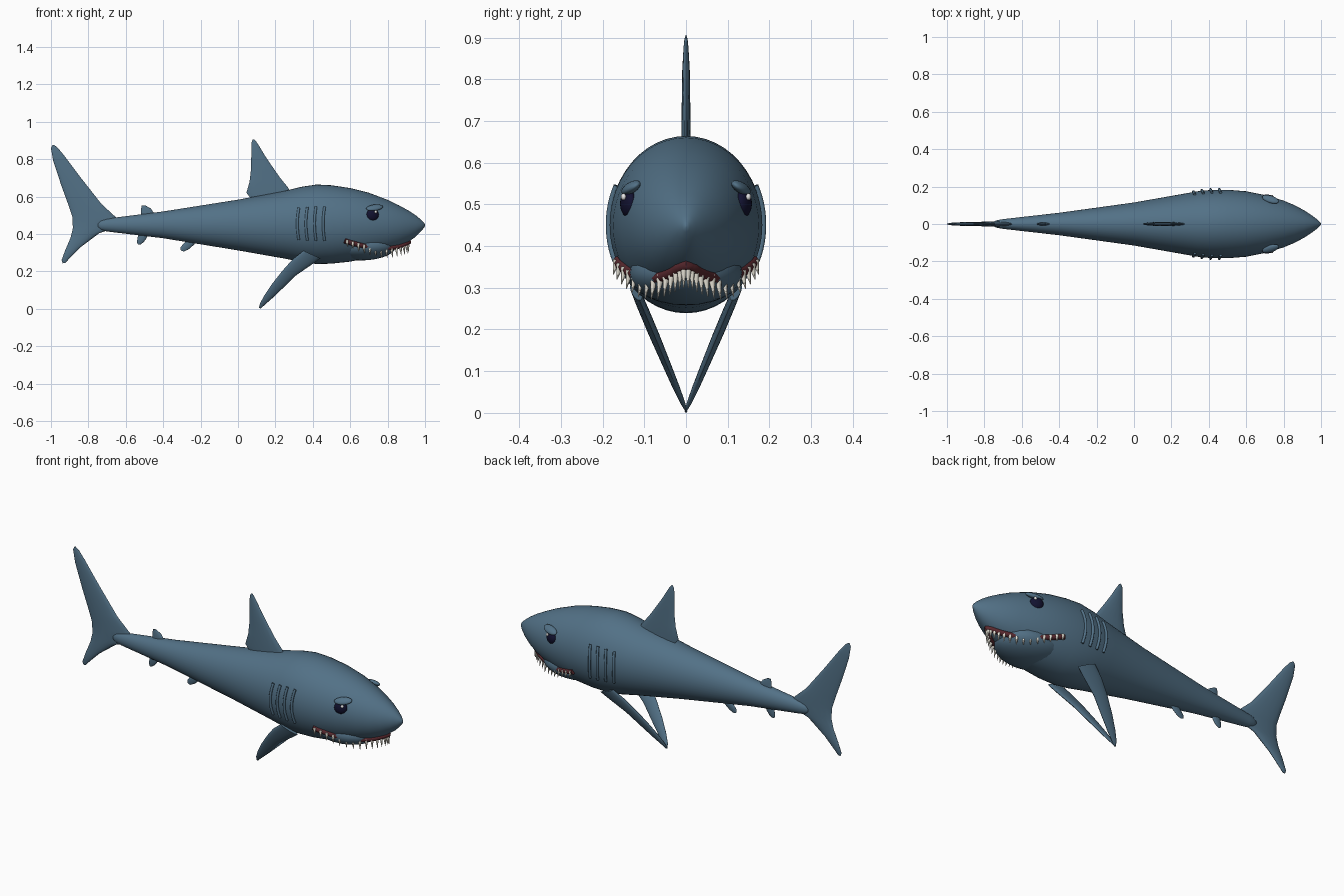
import bpy, bmesh, math
from mathutils import Vector, Matrix

if "Cube" in bpy.data.objects:
    bpy.data.objects.remove(bpy.data.objects["Cube"])


def material(name, rgb):
    m = bpy.data.materials.new(name)
    m.diffuse_color = (*rgb, 1)
    m.use_nodes = True
    m.node_tree.nodes["Principled BSDF"].inputs["Base Color"].default_value = m.diffuse_color
    return m


BLUE = material("slate blue skin", (0.085, 0.165, 0.24))
GUM = material("dark red gum", (0.10, 0.022, 0.028))
TOOTH = material("ivory tooth", (0.80, 0.77, 0.68))
EYE = material("navy eye", (0.006, 0.006, 0.03))
GLINT = material("white glint", (0.9, 0.9, 0.9))


def finish(bm, name, mat, angle=50):
    bmesh.ops.recalc_face_normals(bm, faces=bm.faces)
    me = bpy.data.meshes.new(name)
    bm.to_mesh(me)
    bm.free()
    ob = bpy.data.objects.new(name, me)
    bpy.context.collection.objects.link(ob)
    me.materials.append(mat)
    smooth(ob, angle)
    return ob


def smooth(ob, angle=50):
    bpy.ops.object.select_all(action='DESELECT')
    ob.select_set(True)
    bpy.context.view_layer.objects.active = ob
    bpy.ops.object.shade_smooth_by_angle(angle=math.radians(angle))


def loft(name, rings, mat, angle=50):
    bm = bmesh.new()
    loops = [[bm.verts.new(p) for p in r] for r in rings]
    n = len(loops[0])
    for a, b in zip(loops, loops[1:]):
        for i in range(n):
            j = (i + 1) % n
            bm.faces.new((a[i], a[j], b[j], b[i]))
    bm.faces.new(loops[0])
    bm.faces.new(loops[-1])
    return finish(bm, name, mat, angle)


def ellipsoid(name, centre, radii, mat, rot=Matrix()):
    bm = bmesh.new()
    bmesh.ops.create_uvsphere(bm, u_segments=24, v_segments=14, radius=1)
    bm.transform(Matrix.Translation(centre) @ rot @ Matrix.Diagonal((*radii, 1)))
    return finish(bm, name, mat)


def tube(name, points, radius, mat):
    cu = bpy.data.curves.new(name, 'CURVE')
    cu.dimensions = '3D'
    cu.bevel_depth = radius
    cu.bevel_resolution = 2
    cu.use_fill_caps = True
    sp = cu.splines.new('POLY')
    sp.points.add(len(points) - 1)
    for p, co in zip(sp.points, points):
        p.co = (*co, 1)
    ob = bpy.data.objects.new(name, cu)
    bpy.context.collection.objects.link(ob)
    cu.materials.append(mat)
    bpy.ops.object.select_all(action='DESELECT')
    ob.select_set(True)
    bpy.context.view_layer.objects.active = ob
    bpy.ops.object.convert(target='MESH')
    smooth(bpy.context.view_layer.objects.active)


def lerp_table(table, x):
    for a, b in zip(table, table[1:]):
        if x <= b[0]:
            t = (x - a[0]) / (b[0] - a[0])
            return [p + (q - p) * t for p, q in zip(a, b)]
    return list(table[-1])


# Body stations: x, top, bottom, half width
BODY = [(-0.755, .449, .443, .003), (-0.748, .465, .428, .014), (-0.73, .476, .419, .021),
        (-0.70, .482, .413, .026), (-0.4, .520, .377, .060), (0, .583, .312, .115),
        (0.25, .630, .268, .159), (0.34, .652, .250, .175), (0.42, .664, .239, .183),
        (0.50, .660, .241, .183), (0.60, .645, .252, .175), (0.70, .620, .272, .155),
        (0.80, .582, .303, .125), (0.86, .553, .328, .100), (0.91, .526, .356, .073),
        (0.95, .500, .385, .047), (0.98, .475, .415, .024), (0.995, .459, .434, .009),
        (1.0, .450, .444, .002)]


def skin(x, deg, off=0.0):
    """Point on the body; deg is measured from the belly line."""
    _, top, bot, w = lerp_table(BODY, x)
    a = math.radians(deg)
    return Vector((x, (w + off) * math.sin(a),
                   (top + bot) / 2 - ((top - bot) / 2 + off) * math.cos(a)))


loft("body", [[skin(s[0], i * 360 / 48) for i in range(48)] for s in BODY], BLUE, 80)

# Lower jaw bulge
ellipsoid("lower_jaw", (0.655, 0, 0.335), (0.19, 0.138, 0.077), BLUE)


def fin(name, sections, plane=lambda z: 0.0):
    """Sections: front x, z, rear x, z, half thickness."""
    rings = []
    for xa, za, xb, zb, t in sections:
        ring = []
        for i in range(16):
            a = 2 * math.pi * i / 16
            u = (1 - math.cos(a)) / 2
            x, z = xa + (xb - xa) * u, za + (zb - za) * u
            ring.append((x, plane(z) + t * math.sin(a), z))
        rings.append(ring)
    return loft(name, rings, BLUE)


# Dorsal, tail and small fins
fin("dorsal_fin", [(.29, .59, .09, .56, .010), (.27, .645, .045, .62, .011),
                   (.225, .70, .062, .68, .011), (.18, .765, .070, .75, .010),
                   (.14, .825, .071, .82, .009), (.11, .875, .071, .875, .006),
                   (.097, .895, .074, .895, .004), (.087, .906, .080, .906, .001)])
fin("tail_fin", [(-.984, .876, -.993, .874, .002), (-.965, .862, -1.0, .858, .005),
                 (-.93, .82, -.988, .79, .008), (-.84, .70, -.945, .66, .011),
                 (-.73, .56, -.905, .55, .012), (-.645, .482, -.885, .49, .013),
                 (-.66, .43, -.883, .43, .013), (-.74, .405, -.895, .38, .012),
                 (-.84, .33, -.925, .31, .010), (-.905, .265, -.943, .26, .007),
                 (-.922, .245, -.938, .243, .002)])
fin("second_dorsal_fin", [(-.445, .49, -.53, .48, .009), (-.452, .515, -.518, .51, .008),
                          (-.465, .535, -.518, .535, .007), (-.495, .552, -.515, .552, .003)])
fin("anal_fin", [(-.475, .41, -.53, .41, .009), (-.49, .375, -.538, .375, .008),
                 (-.505, .355, -.54, .355, .006), (-.522, .343, -.535, .343, .002)])
fin("pelvic_fin", [(-.22, .36, -.265, .37, .009), (-.24, .338, -.29, .35, .008),
                   (-.265, .317, -.307, .328, .006), (-.29, .305, -.306, .312, .002)])

# Mouth line: x, degrees from the belly
MOUTH = [(0.57, 65), (0.63, 58), (0.69, 50), (0.75, 40), (0.81, 31), (0.86, 21),
         (0.895, 11), (0.912, 0)]


def mouth(t, off=0.0):
    x, d = MOUTH[-1]
    k = min(int(t * 7), 6)
    f = t * 7 - k
    (xa, da), (xb, db) = MOUTH[k], MOUTH[k + 1]
    return skin(xa + (xb - xa) * f, da + (db - da) * f, off)


def mirrored(v, s):
    return Vector((v.x, v.y * s, v.z))


half = [mouth(i / 28, 0.001) for i in range(29)]
tube("gums", half + [mirrored(p, -1) for p in half[-2::-1]], 0.014, GUM)

# Teeth: cones hanging along the gums
bm = bmesh.new()
COUNT = 14
for s in (-1, 1):
    for i in range(COUNT):
        t = (i + 0.4) / COUNT
        p = mouth(t, 0.009) + Vector((0, 0, 0.010))
        out = (mouth(t, 0.05) - mouth(t)).normalized()
        d = Vector((0.12, out.y * 0.25, -1)).normalized()
        length = 0.034 + 0.022 * min(1, t * 2)
        d, p = mirrored(d, s), mirrored(p, s)
        m = Matrix.Translation(p + d * length / 2) @ d.to_track_quat('Z', 'Y').to_matrix().to_4x4()
        bmesh.ops.create_cone(bm, cap_ends=True, segments=8, radius1=0.010,
                              radius2=0.0008, depth=length, matrix=m)
finish(bm, "teeth", TOOTH)

for s, side in ((-1, "right"), (1, "left")):
    # Pectoral fins sweep back and inward to the middle
    fin(side + "_pectoral_fin",
        [(.44, .27, .35, .31, .012), (.40, .24, .29, .262, .013), (.31, .178, .235, .20, .013),
         (.24, .11, .18, .13, .011), (.18, .053, .14, .07, .009), (.14, .018, .117, .027, .006),
         (.122, .001, .112, .004, .002)], lambda z: s * 0.42 * (z - 0.005))
    # Gill ridges
    for k in range(4):
        pts = []
        for i in range(13):
            u = i / 12
            x = 0.325 + 0.046 * k - 0.008 * math.sin(math.pi * u)
            pts.append(mirrored(skin(x, 66 + 50 * u, 0.003), s))
        tube(f"{side}_gill_{k + 1}", pts, 0.007, BLUE)
    # Eye, glint and heavy brow
    turn = Matrix.Rotation(math.radians(-18 * s), 4, 'Z')
    ellipsoid(side + "_eye", (0.72, s * 0.138, 0.502), (0.034, 0.018, 0.033), EYE, turn)
    ellipsoid(side + "_eye_glint", (0.737, s * 0.150, 0.518), (0.008, 0.006, 0.008), GLINT, turn)
    ellipsoid(side + "_brow", (0.73, s * 0.132, 0.540), (0.047, 0.022, 0.013), BLUE,
              turn @ Matrix.Rotation(math.radians(-8), 4, 'Y') @ Matrix.Rotation(math.radians(-35 * s), 4, 'X'))
